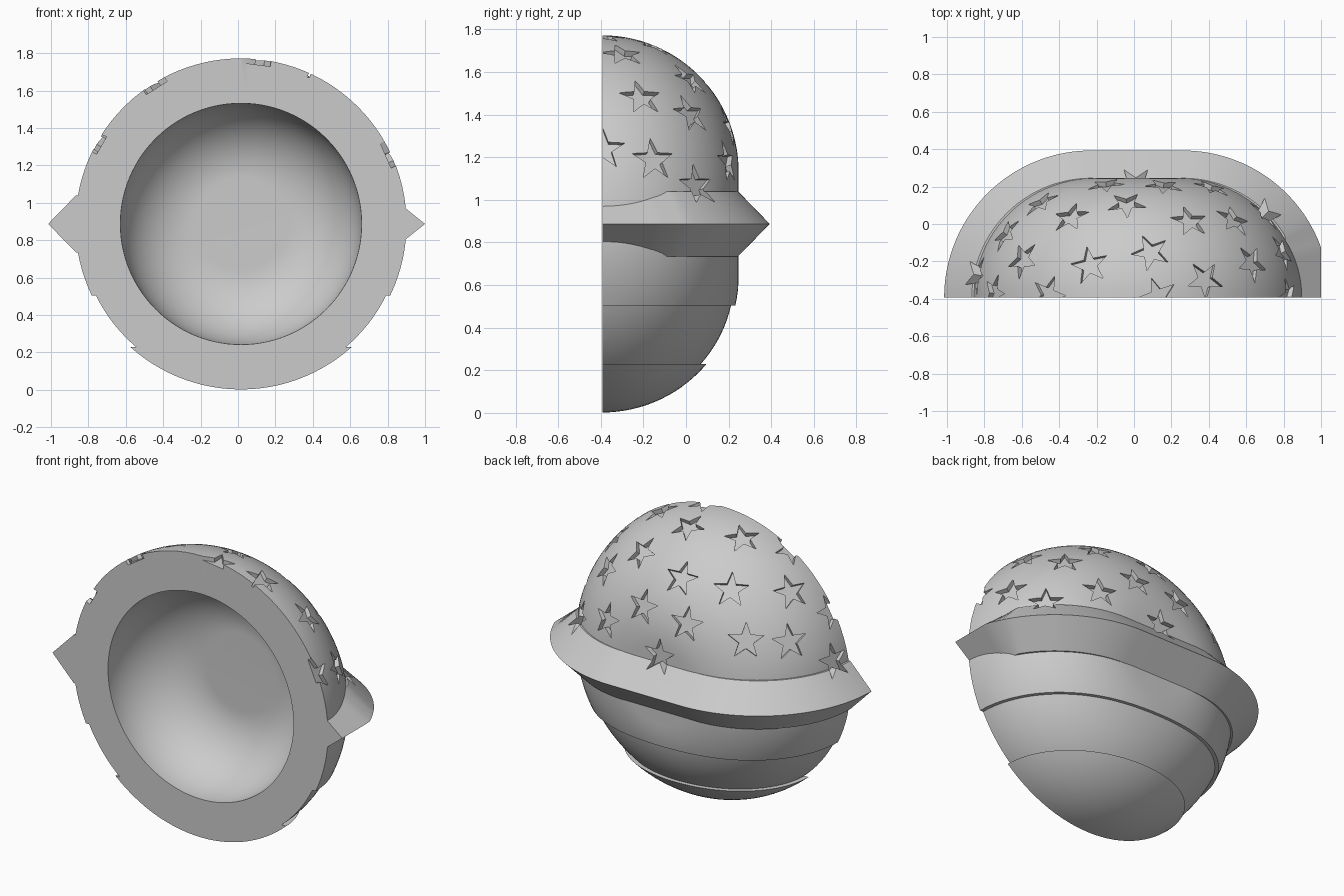
import bpy, bmesh
from math import sin, cos, pi, hypot
from mathutils import Vector, Matrix

CX, CZ = 0.016, 0.887      # axis of the shell
FRONT = -0.393             # flat front plane
CORE = 0.245               # flat disc at the back
ROUND = 0.64               # rounding radius of the shell
WALL = 0.24

if "Cube" in bpy.data.objects:
    bpy.data.objects.remove(bpy.data.objects["Cube"])

grey = bpy.data.materials.new("plain_grey")
grey.use_nodes = True
grey.diffuse_color = (0.6, 0.6, 0.6, 1)
grey.node_tree.nodes["Principled BSDF"].inputs["Base Color"].default_value = (0.6, 0.6, 0.6, 1)


def finish(name, bm):
    bmesh.ops.recalc_face_normals(bm, faces=bm.faces)
    mesh = bpy.data.meshes.new(name)
    bm.to_mesh(mesh)
    bm.free()
    mesh.materials.append(grey)
    obj = bpy.data.objects.new(name, mesh)
    bpy.context.collection.objects.link(obj)
    return obj


def dome_curve(radius, steps=28):
    """Radius and depth pairs from the back centre to the front rim."""
    arc = [(CORE + radius * sin(pi / 2 * i / steps), FRONT + radius * cos(pi / 2 * i / steps))
           for i in range(steps + 1)]
    return [(0, FRONT + radius)] + arc


def spin(name, profile):
    bm = bmesh.new()
    verts = [bm.verts.new((CX + r, y, CZ)) for r, y in profile]
    edges = [bm.edges.new(pair) for pair in zip(verts, verts[1:])]
    bmesh.ops.spin(bm, geom=verts + edges, cent=(CX, 0, CZ), axis=(0, 1, 0),
                   angle=2 * pi, steps=112)
    bmesh.ops.remove_doubles(bm, verts=bm.verts, dist=0.0002)
    return finish(name, bm)


def cut(obj, cutter):
    mod = obj.modifiers.new("cut", 'BOOLEAN')
    mod.operation = 'DIFFERENCE'
    mod.solver = 'EXACT'
    mod.object = cutter
    bpy.context.view_layer.update()
    graph = bpy.context.evaluated_depsgraph_get()
    mesh = bpy.data.meshes.new_from_object(obj.evaluated_get(graph))
    obj.modifiers.clear()
    obj.data = mesh


# Hollow half shell with a rounded back
shell = spin("hollow_shell", dome_curve(ROUND) + dome_curve(ROUND - WALL)[::-1])

# Shallow recessed band on the lower half
band_core = spin("band_core", dome_curve(ROUND - 0.02) + [(CORE + ROUND - 0.02, -0.6), (0, -0.6)])
bm = bmesh.new()
low, high = 0.23, 0.505
bmesh.ops.create_cube(bm, size=1, matrix=Matrix.Translation((0, 0, (low + high) / 2))
                      @ Matrix.Diagonal((3, 1, high - low, 1)))
band_cutter = finish("band_cutter", bm)
cut(band_cutter, band_core)
cut(shell, band_cutter)


# Pointed brim around the middle, cut straight on one side
def brim_point(side, angle, reach, rise, limit):
    x = CX + side * CORE + reach * cos(angle)
    return (min(x, limit), FRONT + reach * sin(angle), CZ + rise)


section = [(0.786, 0, 1.0), (0.638, 0.152, 0.81), (0.5, 0.152, 0.74),
           (0.5, -0.152, 0.74), (0.638, -0.152, 0.81)]
steps = 40
path = [(1, pi / 2 * i / steps) for i in range(steps + 1)]
path += [(-1, pi / 2 + pi / 2 * i / steps) for i in range(steps + 1)]
bm = bmesh.new()
rows = [[bm.verts.new(brim_point(side, angle, *s)) for s in section] for side, angle in path]
n = len(section)
for a, b in zip(rows, rows[1:]):
    for k in range(n):
        bm.faces.new((a[k], a[(k + 1) % n], b[(k + 1) % n], b[k]))
bm.faces.new(rows[0])
bm.faces.new(rows[-1])
brim = finish("pointed_brim", bm)

# Engraved stars on the upper half: approximate centres, dropped onto the dome
STARS = [
    (-.24, -.22, 1.71), (.09, -.15, 1.72), (.38, -.3, 1.68), (.3, .02, 1.57),
    (-.04, .11, 1.53), (-.34, .04, 1.51), (-.6, -.19, 1.48), (.54, .03, 1.41),
    (.63, -.21, 1.48), (.8, -.15, 1.19), (.72, .07, 1.07), (.42, .21, 1.18),
    (.16, .22, 1.34), (-.15, .22, 1.31), (-.5, .12, 1.26), (-.69, -.05, 1.24),
    (.01, .25, 1.08), (-.85, -.27, 1.08), (-.76, -.37, 1.33), (-.46, -.38, 1.63),
    (.13, -.39, 1.76), (.83, -.39, 1.24),
]
DEPTH, PROUD, SIZE = 0.03, 0.07, 0.108
bm = bmesh.new()
for x, y, z in STARS:
    dx, dz = x - CX, z - CZ
    rho = hypot(dx, dz)
    out = Vector((dx / rho, 0, dz / rho))
    if rho > CORE:
        normal = (out * (rho - CORE) + Vector((0, y - FRONT, 0))).normalized()
        centre = Vector((CX, FRONT, CZ)) + out * CORE + normal * ROUND
    else:
        normal = Vector((0, 1, 0))
        centre = Vector((x, FRONT + ROUND, z))
    up = Vector((0, 0, 1))
    up = (up - normal * up.dot(normal)).normalized()
    across = up.cross(normal)
    rings = []
    for height in (-DEPTH, PROUD):
        ring = []
        for i in range(10):
            r = SIZE if i % 2 == 0 else SIZE * 0.4
            t = pi * i / 5
            ring.append(bm.verts.new(centre + normal * height
                                     + up * r * cos(t) + across * r * sin(t)))
        rings.append(ring)
    bm.faces.new(rings[0])
    bm.faces.new(rings[1])
    for i in range(10):
        j = (i + 1) % 10
        bm.faces.new((rings[0][i], rings[0][j], rings[1][j], rings[1][i]))
star_cutter = finish("star_cutter", bm)
cut(shell, star_cutter)
cut(brim, star_cutter)

for helper in (star_cutter, band_cutter, band_core):
    bpy.data.objects.remove(helper)

# Smooth shading with crisp edges
bpy.ops.object.select_all(action='DESELECT')
for obj in (shell, brim):
    obj.select_set(True)
    bpy.context.view_layer.objects.active = obj
bpy.ops.object.shade_smooth_by_angle(angle=pi / 7)
